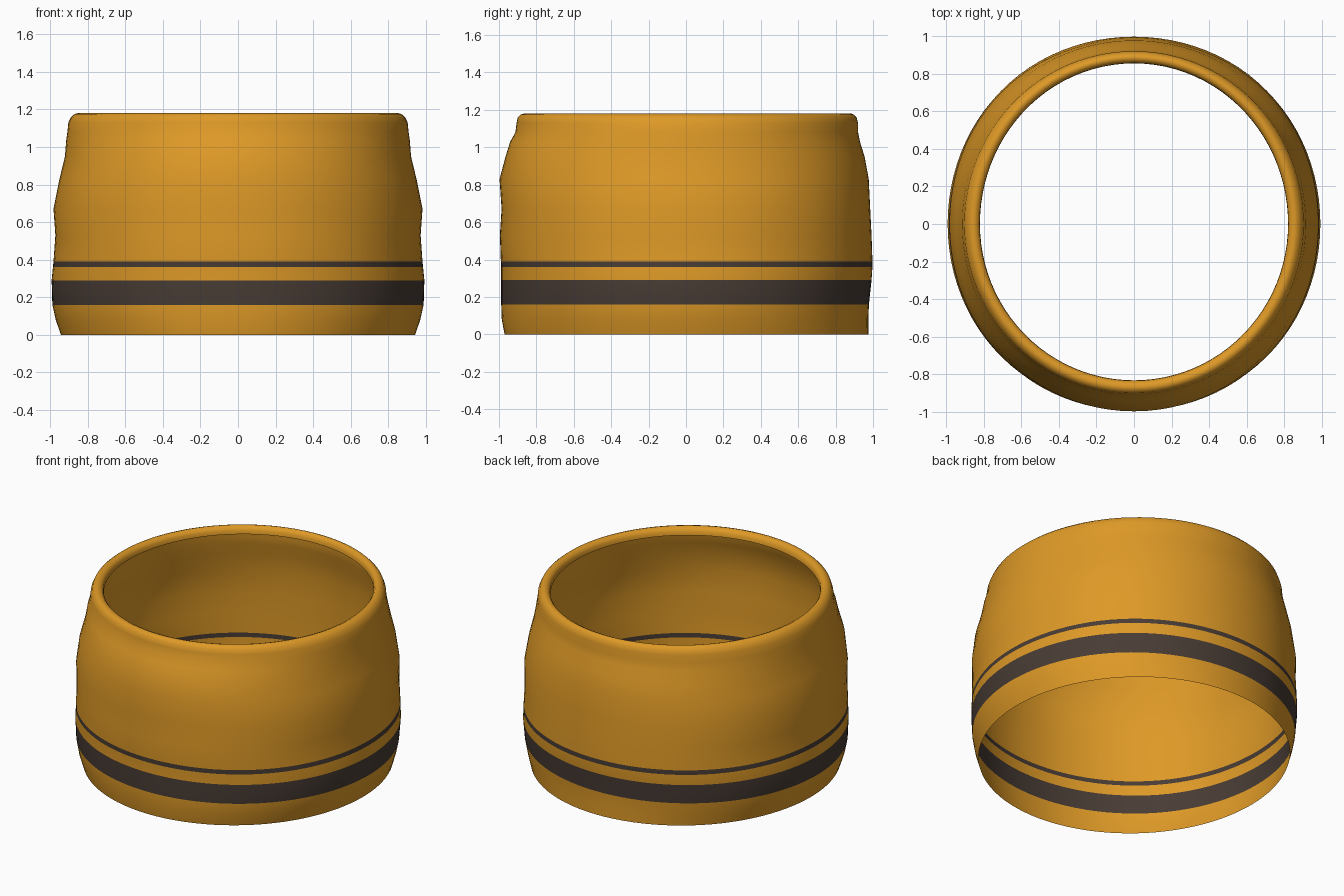
import bpy, bmesh, math

cube = bpy.data.objects.get("Cube")
if cube:
    bpy.data.objects.remove(cube, do_unlink=True)


def material(name, colour):
    m = bpy.data.materials.new(name)
    m.use_nodes = True
    m.diffuse_color = (*colour, 1)
    bsdf = next(n for n in m.node_tree.nodes if n.type == 'BSDF_PRINCIPLED')
    bsdf.inputs["Base Color"].default_value = (*colour, 1)
    return m


orange = material("amber orange", (0.73, 0.32, 0.02))
dark = material("dark brown", (0.065, 0.045, 0.035))

# Sleeve profile: height, side radius, front radius, back radius
PROFILE = [
    (0.00, 0.943, 0.970, 0.975),
    (0.08, 0.970, 0.985, 0.975),
    (0.16, 0.988, 0.988, 0.978),
    (0.29, 0.992, 0.988, 0.992),
    (0.36, 0.985, 0.988, 0.997),
    (0.39, 0.982, 0.990, 0.997),
    (0.53, 0.972, 0.995, 0.992),
    (0.67, 0.982, 0.986, 0.985),
    (0.83, 0.950, 0.997, 0.977),
    (0.95, 0.921, 0.965, 0.955),
    (1.03, 0.915, 0.940, 0.930),
    (1.08, 0.908, 0.912, 0.920),
    (1.13, 0.903, 0.906, 0.920),
    (1.16, 0.888, 0.900, 0.912),
    (1.175, 0.870, 0.885, 0.898),
    (1.18, 0.853, 0.868, 0.885),
    (1.172, 0.833, 0.848, 0.868),
    (1.155, 0.822, 0.835, 0.857),
    (1.13, 0.820, 0.832, 0.855),
]
STRIPES = [(0.16, 0.29), (0.36, 0.39)]
SEGMENTS = 96


def ring_radius(angle, height, side, front, back):
    """Blend the side, front and back radii, with a slight diagonal swell."""
    end = back if math.sin(angle) > 0 else front
    s2 = math.sin(angle) ** 2
    swell = 0.012 * math.sin(2 * angle) ** 2 * math.sin(math.pi * min(height / 1.1, 1))
    return side * (1 - s2) + end * s2 + swell


# Sleeve: one open sheet with the top rim rolled inward
bm = bmesh.new()
rings = []
for row in PROFILE:
    ring = []
    for i in range(SEGMENTS):
        a = math.tau * i / SEGMENTS
        r = ring_radius(a, *row)
        ring.append(bm.verts.new((r * math.cos(a), r * math.sin(a), row[0])))
    rings.append(ring)

for low, high in zip(rings, rings[1:]):
    for i in range(SEGMENTS):
        j = (i + 1) % SEGMENTS
        face = bm.faces.new((low[i], low[j], high[j], high[i]))
        face.smooth = True
        # Painted stripes by height
        z = face.calc_center_median().z
        face.material_index = int(any(a < z < b for a, b in STRIPES))

mesh = bpy.data.meshes.new("banded_sleeve")
bm.to_mesh(mesh)
bm.free()
mesh.materials.append(orange)
mesh.materials.append(dark)
sleeve = bpy.data.objects.new("banded_sleeve", mesh)
bpy.context.collection.objects.link(sleeve)
